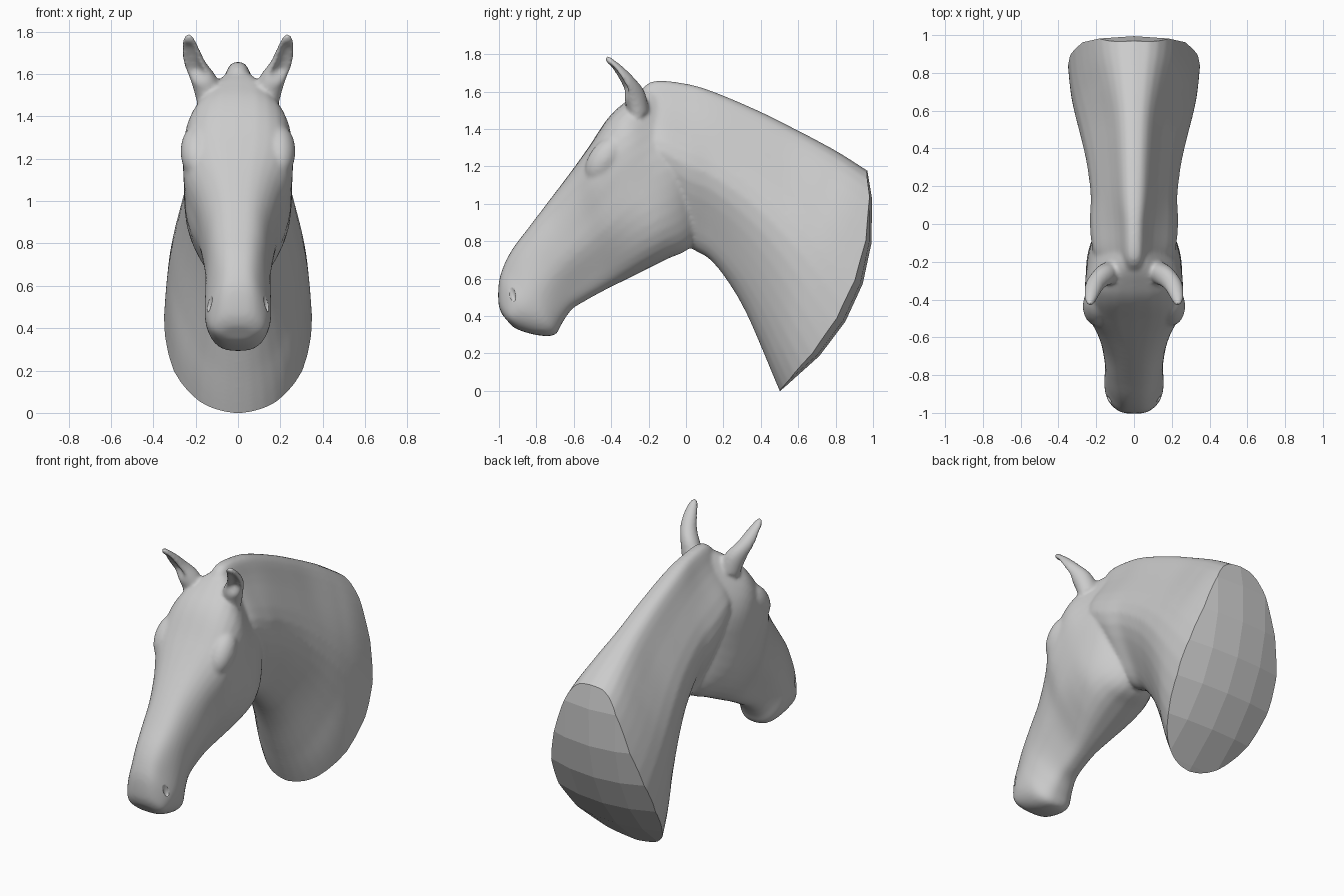
import bpy, bmesh, math
from mathutils import Vector, Matrix

if "Cube" in bpy.data.objects:
    bpy.data.objects.remove(bpy.data.objects["Cube"])

def add_object(name, bm):
    bmesh.ops.recalc_face_normals(bm, faces=bm.faces)
    mesh = bpy.data.meshes.new(name)
    bm.to_mesh(mesh)
    bm.free()
    obj = bpy.data.objects.new(name, mesh)
    bpy.context.collection.objects.link(obj)
    return obj

def spline(rows, steps=6):
    """Catmull-Rom interpolation of number rows."""
    out = []
    for i in range(len(rows) - 1):
        p0, p1 = rows[max(i - 1, 0)], rows[i]
        p2, p3 = rows[i + 1], rows[min(i + 2, len(rows) - 1)]
        for k in range(steps):
            t = k / steps
            out.append([0.5 * (2 * b + (c - a) * t + (2 * a - 5 * b + 4 * c - d) * t * t
                               + (3 * b - a - 3 * c + d) * t ** 3)
                        for a, b, c, d in zip(p0, p1, p2, p3)])
    return out + [list(rows[-1])]

def loft(name, rings):
    bm = bmesh.new()
    loops = [[bm.verts.new(p) for p in ring] for ring in rings]
    n = len(loops[0])
    for a, b in zip(loops, loops[1:]):
        for i in range(n):
            j = (i + 1) % n
            bm.faces.new((a[i], a[j], b[j], b[i]))
    bm.faces.new(loops[0])
    bm.faces.new(loops[-1])
    return add_object(name, bm)

def smooth(v):
    v = min(max(v, 0), 1)
    return v * v * (3 - 2 * v)

def section(row, low_power=0.7, n=36):
    """Ring from top y,z / bottom y,z / upper, middle, lower half-widths."""
    ty, tz, by, bz, wu, wm, wl = row
    ring = []
    for k in range(n):
        a = 2 * math.pi * k / n
        t, s = (1 - math.cos(a)) / 2, math.sin(a)
        if t < 0.5:
            w = wu + (wm - wu) * smooth((t - 0.05) / 0.45)
        else:
            w = wm + (wl - wm) * smooth((t - 0.5) / 0.4)
        x = math.copysign(abs(s) ** (0.7 if t < 0.5 else low_power), s) * w
        ring.append((x, ty + (by - ty) * t, tz + (bz - tz) * t))
    return ring

def ellipsoid(name, loc, size, tilt=0):
    bm = bmesh.new()
    m = Matrix.Translation(loc) @ Matrix.Rotation(tilt, 4, 'X') @ Matrix.Diagonal((*size, 1))
    bmesh.ops.create_icosphere(bm, subdivisions=3, radius=1, matrix=m)
    for f in bm.faces:
        f.smooth = True
    return add_object(name, bm)

# Head, poll to lips
head_rows = [
    (-0.06, 1.58, 0.12, 0.92, 0.05, 0.16, 0.10),
    (-0.20, 1.615, 0.02, 0.765, 0.15, 0.22, 0.215),
    (-0.33, 1.54, -0.10, 0.705, 0.28, 0.25, 0.275),
    (-0.42, 1.455, -0.22, 0.645, 0.305, 0.255, 0.255),
    (-0.52, 1.305, -0.33, 0.59, 0.305, 0.24, 0.20),
    (-0.62, 1.165, -0.44, 0.535, 0.235, 0.195, 0.145),
    (-0.73, 1.02, -0.54, 0.48, 0.18, 0.17, 0.125),
    (-0.84, 0.875, -0.61, 0.435, 0.16, 0.155, 0.125),
    (-0.92, 0.77, -0.66, 0.365, 0.145, 0.155, 0.14),
    (-0.97, 0.68, -0.70, 0.30, 0.135, 0.158, 0.155),
    (-1.00, 0.585, -0.78, 0.295, 0.13, 0.152, 0.145),
    (-1.003, 0.47, -0.88, 0.32, 0.11, 0.125, 0.115),
    (-0.985, 0.41, -0.93, 0.345, 0.07, 0.08, 0.07)]
parts = [loft("horse_bust", [section(r) for r in spline(head_rows)])]

# Neck, running past the mounting face so that it can be trimmed
neck_rows = [
    (-0.27, 1.57, -0.16, 1.00, 0.08, 0.19, 0.15),
    (-0.18, 1.655, -0.08, 0.90, 0.09, 0.222, 0.16),
    (0.00, 1.643, 0.02, 0.77, 0.10, 0.235, 0.175),
    (0.16, 1.595, 0.13, 0.70, 0.12, 0.23, 0.165),
    (0.40, 1.492, 0.23, 0.575, 0.14, 0.25, 0.195),
    (0.60, 1.392, 0.32, 0.42, 0.165, 0.282, 0.235),
    (0.80, 1.285, 0.41, 0.215, 0.22, 0.318, 0.285),
    (0.975, 1.175, 0.50, 0.00, 0.27, 0.34, 0.34),
    (1.25, 1.00, 0.68, -0.41, 0.28, 0.36, 0.36)]
parts.append(loft("neck", [section(r, 0.95) for r in spline(neck_rows)]))

# Cupped ears and gentle brow bulges
ear_rows = [
    (0.125, -0.255, 1.46, 0.070, 0.070),
    (0.158, -0.278, 1.565, 0.066, 0.068),
    (0.203, -0.322, 1.645, 0.055, 0.054),
    (0.222, -0.366, 1.71, 0.044, 0.038),
    (0.232, -0.408, 1.76, 0.031, 0.024),
    (0.235, -0.425, 1.787, 0.016, 0.012)]
for side in (1, -1):
    across = Vector((0.95, 0.20, 0.05))
    forward = Vector((0.20, -0.82, -0.53))
    rings = []
    for x, y, z, w, d in spline(ear_rows):
        hollow = smooth((z - 1.58) / 0.05) * smooth((1.77 - z) / 0.04)
        ring = []
        for k in range(20):
            a = 2 * math.pi * k / 20
            s = math.sin(a)
            depth = d * s if s < 0 else d * s * 0.8 * (1 - 1.1 * hollow * s * s)
            p = Vector((x, y, z)) + across * w * math.cos(a) + forward * depth
            ring.append((p.x * side, p.y, p.z))
        rings.append(ring)
    parts.append(loft("ear", rings))
    parts.append(ellipsoid("brow", (0.195 * side, -0.435, 1.235), (0.077, 0.085, 0.14), -0.6))

# Blend all parts into one smooth skin
bpy.ops.object.select_all(action='DESELECT')
for p in parts:
    p.select_set(True)
bust = parts[0]
bpy.context.view_layer.objects.active = bust
bpy.ops.object.join()
rem = bust.modifiers.new("skin", 'REMESH')
rem.mode = 'VOXEL'
rem.voxel_size = 0.01
rem.use_smooth_shade = True
soft = bust.modifiers.new("soften", 'SMOOTH')
soft.factor = 0.5
soft.iterations = 14

# Faceted, slightly domed mounting face
top, bottom = Vector((0, 0.975, 1.175)), Vector((0, 0.50, 0.0))
normal = Vector((0, 0.927, -0.376))
bm = bmesh.new()
nx, nt = 6, 10
grid = []
for i in range(nt + 1):
    t = -0.25 + 1.75 * i / nt
    row = []
    for j in range(nx + 1):
        x = -0.54 + 1.08 * j / nx
        bow = max(0.8 * t * (1 - t), -0.1) - 0.4 * x * x
        row.append(bm.verts.new(top.lerp(bottom, t) + normal * bow + Vector((x, 0, 0))))
    grid.append(row)
for i in range(nt):
    for j in range(nx):
        bm.faces.new((grid[i][j], grid[i][j + 1], grid[i + 1][j + 1], grid[i + 1][j]))
bmesh.ops.triangulate(bm, faces=bm.faces)
ext = bmesh.ops.extrude_face_region(bm, geom=bm.faces[:])
bmesh.ops.translate(bm, vec=normal * 1.0,
                    verts=[v for v in ext["geom"] if isinstance(v, bmesh.types.BMVert)])
cutters = [add_object("mount_cutter", bm)]

# Nostrils
for side in (1, -1):
    cutters.append(ellipsoid("nostril_cutter", (0.14 * side, -0.935, 0.53),
                             (0.02, 0.02, 0.055), 0.3))

for c in cutters:
    cut = bust.modifiers.new(c.name, 'BOOLEAN')
    cut.operation = 'DIFFERENCE'
    cut.solver = 'EXACT'
    cut.object = c
    c.hide_render = True
for m in [m.name for m in bust.modifiers]:
    bpy.ops.object.modifier_apply(modifier=m)
for c in cutters:
    bpy.data.objects.remove(c)
